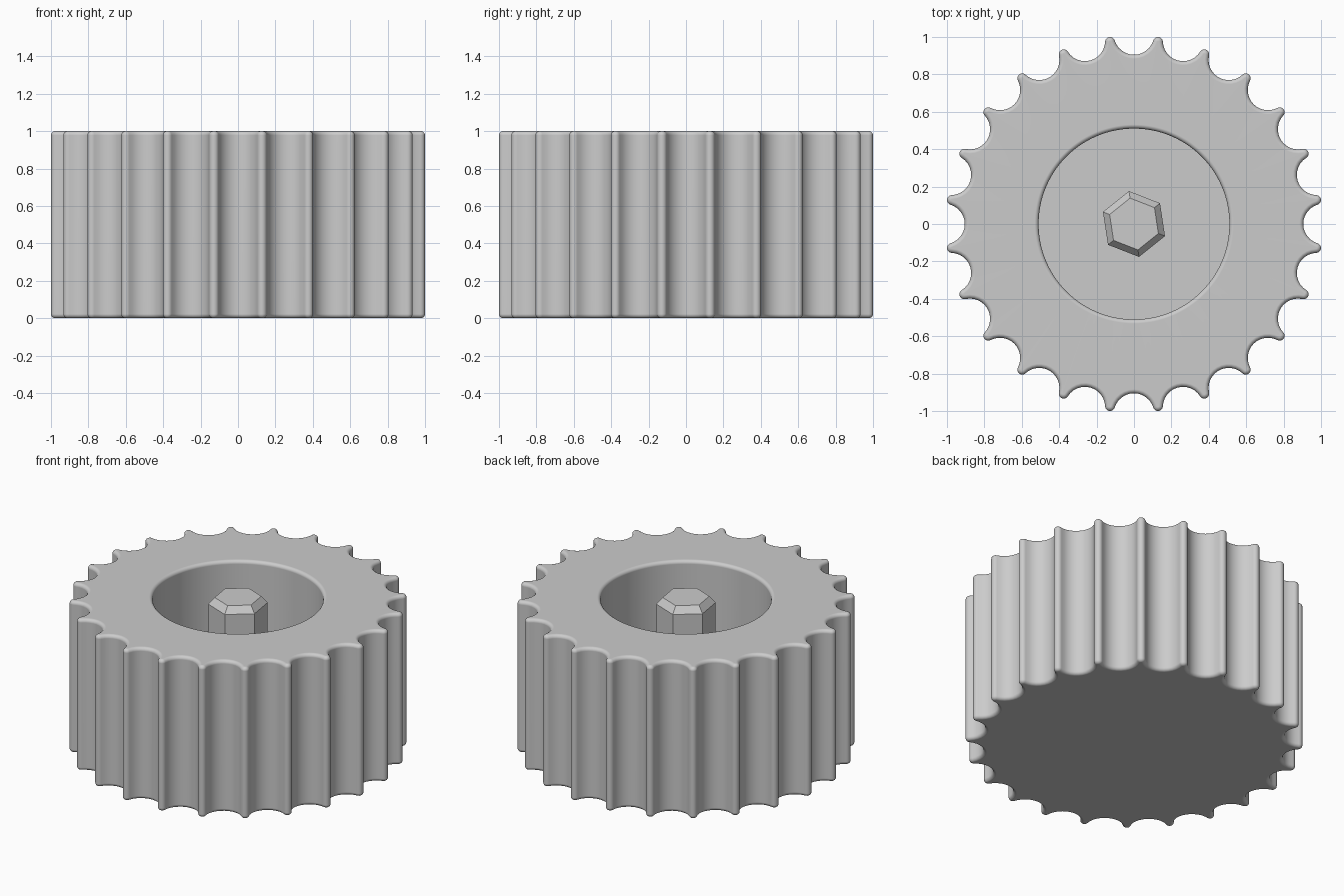
import bpy
import bmesh
from math import sin, cos, tau, radians, atan2, hypot

old = bpy.data.objects.get("Cube")
if old:
    bpy.data.objects.remove(old)

FLUTES = 24
HALF = tau / FLUTES / 2
TIP_R = 0.026        # rounding radius of each rib
VALLEY = 0.905       # radius at the bottom of a flute
BEVEL = 0.022
HEIGHT = 1.0
FLOOR = 0.25
BORE = 0.51
STEPS = 6            # segments of the rounded rims

grey = bpy.data.materials.new("Grey")
grey.use_nodes = True
grey.diffuse_color = (0.6, 0.6, 0.6, 1)
grey.node_tree.nodes["Principled BSDF"].inputs["Base Color"].default_value = (0.6, 0.6, 0.6, 1)


def loft(name, rings):
    """Join equal-length rings of points with quads and cap both ends."""
    bm = bmesh.new()
    loops = [[bm.verts.new(p) for p in ring] for ring in rings]
    n = len(loops[0])
    for a, b in zip(loops, loops[1:]):
        for i in range(n):
            j = (i + 1) % n
            bm.faces.new((a[i], a[j], b[j], b[i]))
    bm.faces.new(loops[0][::-1])
    bm.faces.new(loops[-1])
    mesh = bpy.data.meshes.new(name)
    bm.to_mesh(mesh)
    bm.free()
    mesh.materials.append(grey)
    obj = bpy.data.objects.new(name, mesh)
    bpy.context.collection.objects.link(obj)
    return obj


# Rib circle, and the flute circle tangent to it
tip_x = 1 - TIP_R
tip_y = tip_x * sin(HALF) / cos(HALF)
gap = tip_x - VALLEY
flute_r = (gap ** 2 + tip_y ** 2 - TIP_R ** 2) / (2 * (gap + TIP_R))
flute_x = VALLEY + flute_r
tip_dist = hypot(tip_x, tip_y)
swing = atan2(tip_y, flute_x - tip_x)          # half angle of the flute arc
tip_swing = tau / 2 - atan2(tip_y, tip_x - flute_x) + HALF
tip_swing = tau / 2 - swing + HALF


def outline(inset, z):
    """Fluted outline, moved inward by inset."""
    pts = []
    for k in range(FLUTES):
        turn = k * 2 * HALF
        arcs = []
        for i in range(13):
            a = swing * (i / 6 - 1)
            r = flute_r + inset
            arcs.append((flute_x - r * cos(a), r * sin(a)))
        for i in range(1, 8):
            # outward arc of the rib, from one flute to the next
            a = HALF + (i / 4 - 1) * (swing + HALF)
            r = TIP_R - inset
            arcs.append((tip_x + r * cos(a), tip_y + r * sin(a)))
        pts += [(x * cos(turn) - y * sin(turn), x * sin(turn) + y * cos(turn), z)
                for x, y in arcs]
    return pts


COUNT = len(outline(0, 0))
START = atan2(-flute_r * sin(swing), flute_x - flute_r * cos(swing))


def circle(r, z):
    return [(r * cos(START + tau * i / COUNT), r * sin(START + tau * i / COUNT), z)
            for i in range(COUNT)]


# Fluted wheel with rounded rims and a deep round recess
arc = [tau / 4 * i / STEPS for i in range(STEPS + 1)]
rings = [outline(BEVEL * (1 - sin(a)), BEVEL * (1 - cos(a))) for a in arc]
rings += [outline(BEVEL * (1 - cos(a)), HEIGHT - BEVEL * (1 - sin(a))) for a in arc]
rings += [circle(BORE + BEVEL * (1 - sin(a)), HEIGHT - BEVEL * (1 - cos(a))) for a in arc]
rings += [circle(BORE, FLOOR)]
wheel = loft("fluted_wheel", rings)
bpy.context.view_layer.objects.active = wheel
wheel.select_set(True)
bpy.ops.object.shade_smooth_by_angle(angle=radians(35))
weighted = wheel.modifiers.new("Clean normals", "WEIGHTED_NORMAL")
weighted.keep_sharp = True


# Chamfered six-sided post in the recess
def hexagon(r, z):
    return [(r * cos(radians(38.7 + 60 * i)), r * sin(radians(38.7 + 60 * i)), z)
            for i in range(6)]


loft("hex_post", [hexagon(0.178, FLOOR - 0.01), hexagon(0.178, HEIGHT - 0.043),
                  hexagon(0.14, HEIGHT)])
